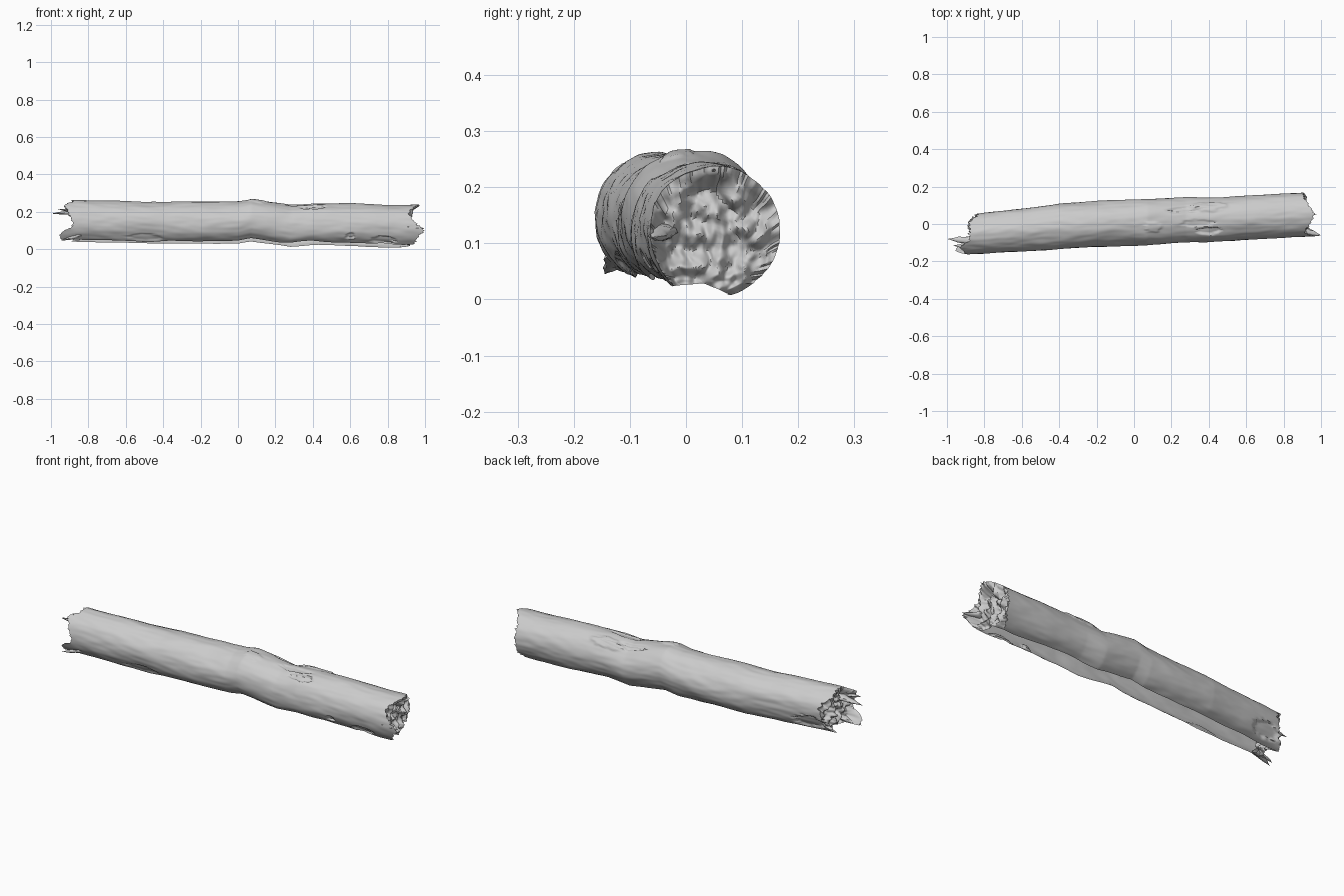
import bpy, bmesh, math
from mathutils import Vector, noise

cube = bpy.data.objects.get("Cube")
if cube:
    bpy.data.objects.remove(cube)

wood = bpy.data.materials.new("pale grey wood")
wood.use_nodes = True
GREY = (0.6, 0.6, 0.6, 1)
wood.diffuse_color = GREY
wood.node_tree.nodes["Principled BSDF"].inputs["Base Color"].default_value = GREY

# x, middle y, top z, half width: the slightly bowed trunk
SPINE = [(-1, -.062, .262, .105), (-.85, -.055, .262, .108), (-.4, -.012, .252, .122),
         (0, .01, .255, .122), (.07, .012, .266, .122), (.28, .02, .238, .12),
         (.4, .022, .246, .12), (.9, .05, .237, .118), (1, .055, .235, .117)]
# Angle around the trunk (0 down, 90 front, 180 top), x of the broken rim
RIM_NEG = [(20, -.95), (60, -.95), (80, -.88), (110, -.9), (140, -.93), (165, -.88),
           (220, -.88), (250, -.83), (290, -.85), (345, -.9)]
RIM_POS = [(20, .92), (60, .96), (80, .995), (105, .94), (130, .91), (160, .95), (180, .965),
           (200, .94), (230, .91), (300, .9), (345, .86)]
# x, angle, half length, half angle, height of scars and bumps
SCARS = [(.27, 208, .09, 10, -.008), (.4, 216, .1, 16, .007), (.4, 150, .07, 11, -.011),
         (.34, 172, .09, 9, -.006), (.1, 165, .05, 14, .005), (.6, 62, .025, 9, -.012),
         (-.77, 300, .09, 22, -.013), (.78, 50, .07, 14, -.01), (-.5, 50, .1, 12, -.005)]
DEPTH = .117


def lookup(table, key, column=1):
    for a, b in zip(table, table[1:]):
        if key <= b[0]:
            t = max(0, (key - a[0]) / (b[0] - a[0]))
            return a[column] + t * (b[column] - a[column])
    return table[-1][column]


def smooth(t):
    t = min(1, max(0, t))
    return t * t * (3 - 2 * t)


def wobble(x, y, z, seed=0):
    return noise.noise(Vector((x + seed, y, z)))


def angle_at(x, v):
    """Angle for v in 0..1, between the ragged edges of the open underside."""
    lift = 8 * math.exp(-((x - .36) / .12) ** 2)
    first = 37 + lift + 4 * wobble(x * 7, 0, 0, 3)
    last = 336 + 8 * smooth((x - .5) / .3) + 4 * wobble(x * 7, 0, 0, 9)
    return first + v * (last - first)


def surface(x, v):
    deg = angle_at(x, v)
    a = math.radians(deg)
    s, c = math.sin(a), math.cos(a)
    swell = .006 * wobble(x * 4, s * 1.5, c * 1.5) + .002 * wobble(x * 12, s * 5, c * 5)
    for sx, sa, length, spread, height in SCARS:
        d = math.hypot((x - sx) / length, (deg - sa) / spread)
        d += .3 * wobble(x * 30, s * 12, c * 12)
        swell += height * smooth((1.1 - d) * 2.5)
    cy, top, width = (lookup(SPINE, x, k) for k in (1, 2, 3))
    return Vector((x, cy - s * (width + swell), top - DEPTH - c * (DEPTH + swell)))


def rim_x(side, v):
    deg = angle_at(side * .9, v)
    teeth = .016 * wobble(deg * .14, side, 0) + .012 * wobble(deg * .35, side, 5)
    x = lookup(RIM_POS if side > 0 else RIM_NEG, deg) + teeth
    return max(-1, min(1, x))


def grid(name, rows, columns, point, flip=False):
    bm = bmesh.new()
    net = [[bm.verts.new(point(i / rows, j / columns)) for j in range(columns + 1)]
           for i in range(rows + 1)]
    for i in range(rows):
        for j in range(columns):
            quad = [net[i][j], net[i + 1][j], net[i + 1][j + 1], net[i][j + 1]]
            bm.faces.new(quad[::-1] if flip else quad)
    return finish(name, bm)


def finish(name, bm):
    bmesh.ops.remove_doubles(bm, verts=bm.verts, dist=.00001)
    mesh = bpy.data.meshes.new(name)
    bm.to_mesh(mesh)
    bm.free()
    mesh.materials.append(wood)
    obj = bpy.data.objects.new(name, mesh)
    bpy.context.collection.objects.link(obj)
    bpy.ops.object.select_all(action='DESELECT')
    obj.select_set(True)
    bpy.context.view_layer.objects.active = obj
    bpy.ops.object.shade_smooth_by_angle(angle=math.radians(50))
    return obj


# Long shell, open underneath
def shell_point(u, v):
    lo, hi = rim_x(-1, v), rim_x(1, v)
    return surface(lo + u * (hi - lo), v)


grid("bark_shell", 220, 120, shell_point, flip=True)


# Knobbly broken wood closing each end
def end_point(side, floor):
    hub = (surface(side * .9, 0) + surface(side * .9, 1)) / 2 + Vector((0, 0, .012))

    def point(t, v):
        rim = surface(rim_x(side, v), v)
        p = rim.lerp(hub, t)
        inner = smooth(t * 5)
        p.x = rim.x + (floor - rim.x) * smooth(t * 3.5)
        lump = wobble(p.y * 28, p.z * 28, side, 2) + .5 * wobble(p.y * 60, p.z * 60, side, 7)
        p.x += inner * .032 * lump
        p.y += inner * .006 * wobble(p.y * 40, p.z * 40, 3)
        return p
    return point


grid("left_broken_end", 36, 120, end_point(1, .905), flip=False)
grid("right_broken_end", 36, 120, end_point(-1, -.86), flip=True)


# Splinters sticking out of the broken ends
def splinter(name, base, tip, radius):
    base, tip = Vector(base), Vector(tip)
    axis = tip - base
    turn = axis.to_track_quat('Z', 'Y')

    def point(t, v):
        a = v * math.tau
        r = radius * (1 - t ** 1.5) * (1 + .4 * wobble(math.cos(a) * 2, math.sin(a) * 2, t * 4))
        return base + axis * t + turn @ Vector((r * math.cos(a), r * .6 * math.sin(a), 0))
    grid(name, 8, 10, point, flip=True)


splinter("long_splinter", (-.84, -.09, .2), (-1, -.08, .19), .026)
splinter("side_splinter", (-.84, -.12, .2), (-.97, -.115, .215), .02)
splinter("low_splinter", (-.84, -.12, .075), (-.95, -.145, .045), .022)
splinter("front_tip_splinter", (.9, -.04, .12), (1, -.06, .11), .026)
splinter("top_tip_splinter", (.88, .05, .222), (.98, .05, .232), .014)

# Loose bark flake along the top scar
def flake_point(u, v):
    x = .19 + u * .26
    p = surface(x, .57 + (v - .5) * .05 * math.sin(math.pi * u) + .02 * u)
    p.z += .005 * math.sin(math.pi * u) * (1 - abs(2 * v - 1))
    return p


grid("bark_flake", 30, 6, flake_point, flip=True)
